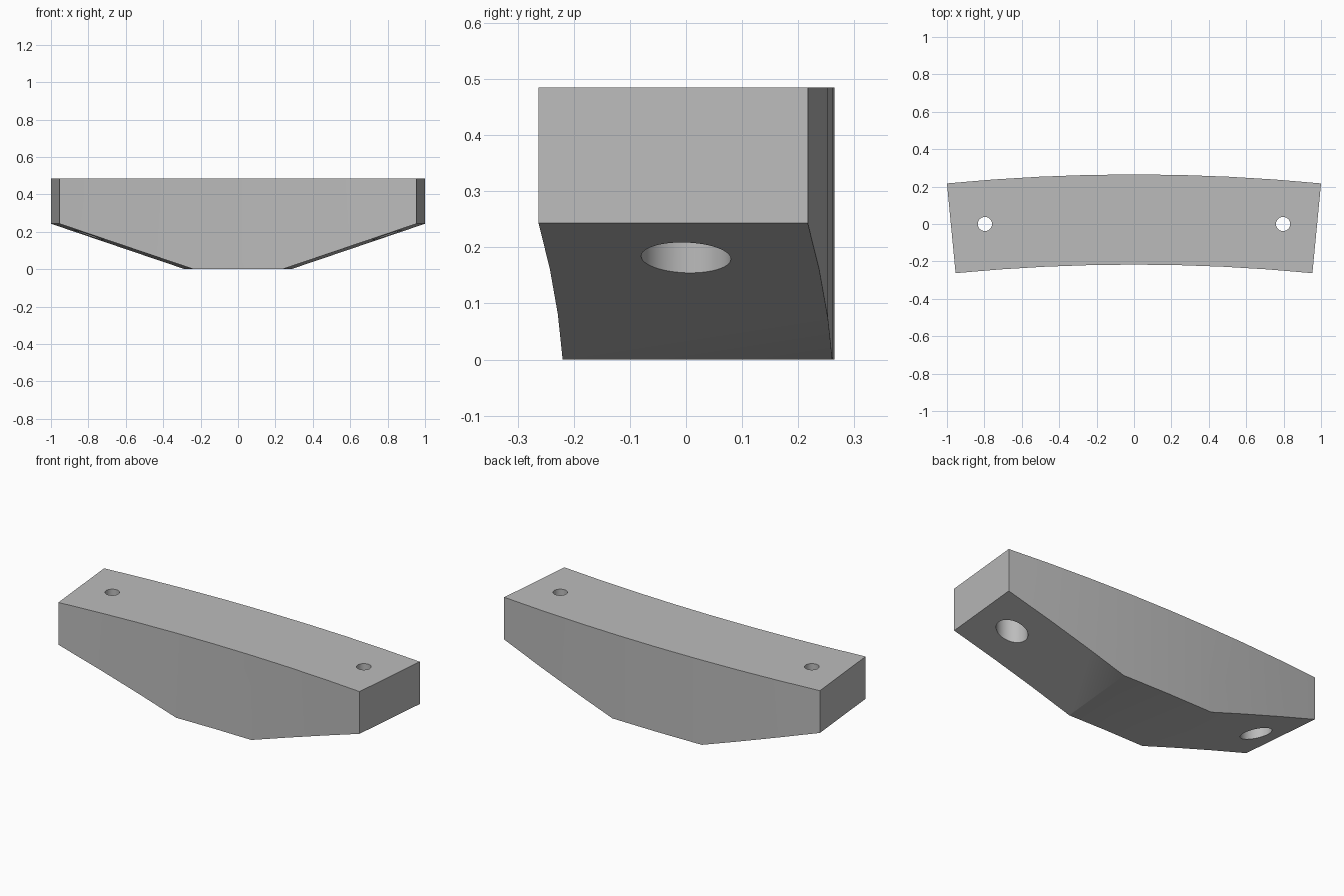
import bpy, bmesh, math
from mathutils import Vector

if "Cube" in bpy.data.objects:
    bpy.data.objects.remove(bpy.data.objects["Cube"])

R_BACK, R_FRONT = 10.44, 9.958      # concentric arcs of the plan shape
CY = 0.265 - R_BACK                 # arc centre
HALF = math.asin(1 / R_BACK)        # half sweep angle
TOP, END_Z, SEGS = 0.485, 0.243, 8

grey = bpy.data.materials.new("plain grey")
grey.diffuse_color = (0.5, 0.5, 0.5, 1)
grey.use_nodes = True
grey.node_tree.nodes["Principled BSDF"].inputs["Base Color"].default_value = grey.diffuse_color


def arc(radius):
    angles = [HALF * (2 * i / SEGS - 1) for i in range(SEGS + 1)]
    return [(radius * math.sin(a), CY + radius * math.cos(a)) for a in angles]


# Curved bar: plan outline extruded upwards
bm = bmesh.new()
outline = arc(R_FRONT) + arc(R_BACK)[::-1]
face = bm.faces.new([bm.verts.new((x, y, 0)) for x, y in outline])
up = bmesh.ops.extrude_face_region(bm, geom=[face])["geom"]
bmesh.ops.translate(bm, vec=(0, 0, TOP),
                    verts=[v for v in up if isinstance(v, bmesh.types.BMVert)])
bmesh.ops.recalc_face_normals(bm, faces=bm.faces)

# Sloped underside towards each end
for side in (1, -1):
    outer = Vector((side, CY + R_BACK * math.cos(HALF), END_Z))
    along_end = Vector((side * math.sin(HALF), math.cos(HALF), 0))
    slope = Vector((side * 0.72, 0, END_Z))
    normal = along_end.cross(slope)
    if normal.z > 0:
        normal.negate()
    cut = bmesh.ops.bisect_plane(bm, geom=bm.verts[:] + bm.edges[:] + bm.faces[:],
                                 plane_co=outer, plane_no=normal, clear_outer=True, dist=1e-5)
    bmesh.ops.holes_fill(bm, edges=[e for e in bm.edges if e.is_boundary], sides=0)
bmesh.ops.recalc_face_normals(bm, faces=bm.faces)
mesh = bpy.data.meshes.new("curved_bar")
bm.to_mesh(mesh)
bm.free()
bar = bpy.data.objects.new("curved_bar", mesh)
bpy.context.collection.objects.link(bar)
mesh.materials.append(grey)


# Screw holes with wide counterbores from below
def drill(name, x, radius, z0, z1):
    bpy.ops.mesh.primitive_cylinder_add(vertices=48, radius=radius, depth=z1 - z0,
                                        location=(x, 0, (z0 + z1) / 2))
    cutter = bpy.context.object
    cutter.name = name
    cutter.hide_render = True
    cutter.data.materials.append(grey)
    mod = bar.modifiers.new(name, 'BOOLEAN')
    mod.operation, mod.solver, mod.object = 'DIFFERENCE', 'EXACT', cutter
    bpy.context.view_layer.objects.active = bar
    bpy.ops.object.modifier_apply(modifier=mod.name)
    bpy.data.objects.remove(cutter)


for side in (1, -1):
    drill("counterbore_cutter", side * 0.797, 0.08, -0.1, 0.36)
    drill("screw_hole_cutter", side * 0.797, 0.038, -0.1, 0.6)

bpy.ops.object.select_all(action='DESELECT')
bar.select_set(True)
bpy.context.view_layer.objects.active = bar
bpy.ops.object.shade_smooth_by_angle(angle=math.radians(30))
